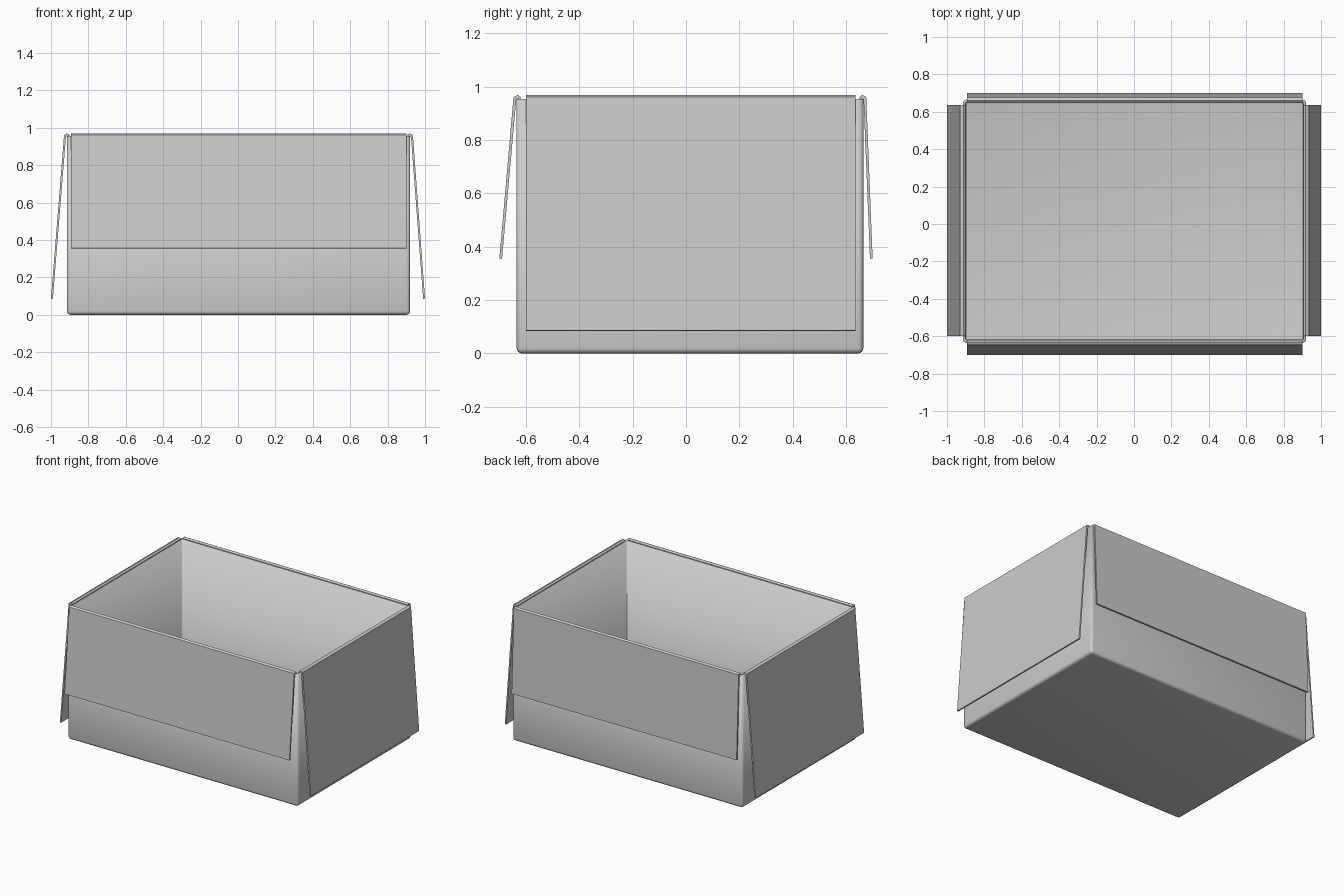
import bpy, bmesh, math
from mathutils import Vector

if "Cube" in bpy.data.objects:
    bpy.data.objects.remove(bpy.data.objects["Cube"], do_unlink=True)

card = bpy.data.materials.new("light_grey_card")
card.use_nodes = True
GREY = (0.6, 0.6, 0.6, 1)
card.diffuse_color = GREY
card.node_tree.nodes["Principled BSDF"].inputs["Base Color"].default_value = GREY

X0, X1, Y0, Y1 = -0.915, 0.92, -0.635, 0.665
RIM, TOP, THICK = 0.955, 0.97, 0.015


def finish(name, bm):
    bmesh.ops.recalc_face_normals(bm, faces=bm.faces)
    mesh = bpy.data.meshes.new(name)
    bm.to_mesh(mesh)
    bm.free()
    mesh.materials.append(card)
    obj = bpy.data.objects.new(name, mesh)
    bpy.context.collection.objects.link(obj)
    return obj


def smooth(obj):
    bpy.ops.object.select_all(action='DESELECT')
    obj.select_set(True)
    bpy.context.view_layer.objects.active = obj
    bpy.ops.object.shade_smooth_by_angle(angle=math.radians(35))


# Open tray: rounded outer shell, thickened inwards
bm = bmesh.new()
bmesh.ops.create_cube(bm, size=1)
for v in bm.verts:
    v.co = Vector((X1 if v.co.x > 0 else X0,
                   Y1 if v.co.y > 0 else Y0,
                   RIM if v.co.z > 0 else 0))
lid = [f for f in bm.faces if f.calc_center_median().z > RIM - 0.01]
bmesh.ops.delete(bm, geom=lid, context='FACES')
rounded = [e for e in bm.edges if not all(v.co.z > 0.5 for v in e.verts)]
bmesh.ops.bevel(bm, geom=rounded, offset=0.02, segments=4, profile=0.5, affect='EDGES')
box = finish("box_body", bm)
solid = box.modifiers.new("wall_thickness", 'SOLIDIFY')
solid.thickness = THICK
solid.offset = -1
solid.use_even_offset = True
smooth(box)


# Folded flaps: a thin section across the rim, swept along the wall
def flap(name, section, start, end, along_x):
    bm = bmesh.new()
    rings = []
    for t in (start, end):
        rings.append([bm.verts.new((t, a, z) if along_x else (a, t, z))
                      for a, z in section])
    n = len(section)
    bm.faces.new(rings[0])
    bm.faces.new(rings[1][::-1])
    for i in range(n):
        j = (i + 1) % n
        bm.faces.new((rings[0][i], rings[0][j], rings[1][j], rings[1][i]))
    smooth(finish(name, bm))


def section(wall, side, fold, tip, bottom):
    """Rim strip from the wall's inner face, then the hanging panel."""
    t = 0.01
    inner = wall - side * THICK
    return [(inner, RIM), (inner, RIM + 0.006), (wall - side * 0.004, TOP),
            (fold, TOP - 0.008), (tip, bottom + 0.001), (tip - side * t, bottom),
            (fold - side * t, RIM - 0.005), (wall - side * 0.002, RIM)]


flap("front_flap", section(Y0, -1, -0.647, -0.70, 0.355), -0.893, 0.9, True)
flap("back_flap", section(Y1, 1, 0.676, 0.70, 0.355), -0.893, 0.9, True)
flap("right_flap", section(X0, -1, -0.93, -1.0, 0.085), -0.6, 0.635, False)
flap("left_flap", section(X1, 1, 0.935, 1.0, 0.085), -0.6, 0.635, False)
